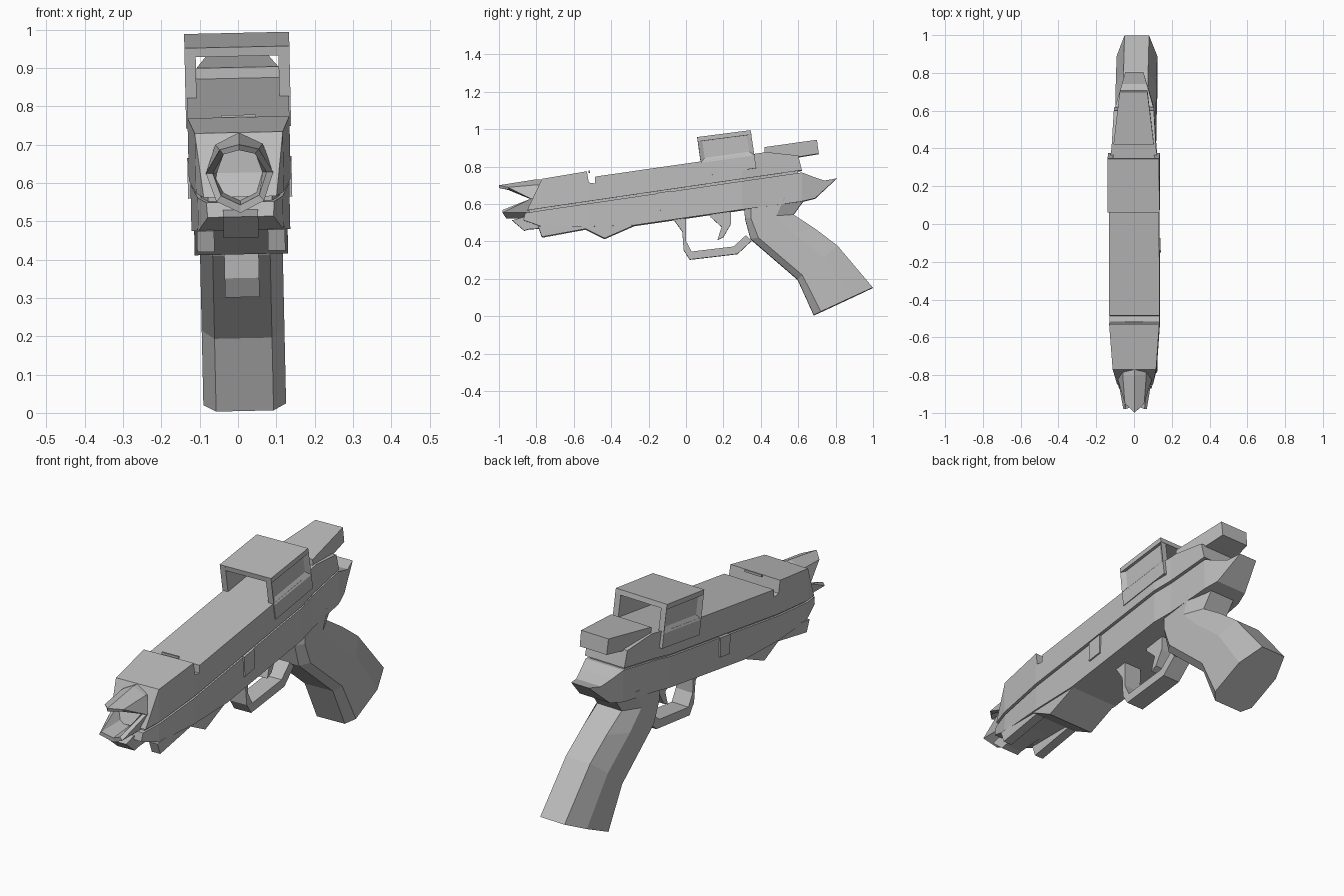
import bpy, bmesh, math
from mathutils import Matrix, Vector

if "Cube" in bpy.data.objects:
    bpy.data.objects.remove(bpy.data.objects["Cube"])

grey = bpy.data.materials.new("grey metal")
grey.use_nodes = True
grey.diffuse_color = (0.5, 0.5, 0.5, 1)
grey.node_tree.nodes["Principled BSDF"].inputs["Base Color"].default_value = (0.5, 0.5, 0.5, 1)

# Whole model leans by a slight roll about its long axis
LEAN = Matrix.Translation((0.018, 0, 0.002)) @ Matrix.Rotation(-0.022, 4, 'Y')


def finish(name, bm):
    bmesh.ops.recalc_face_normals(bm, faces=bm.faces)
    bm.transform(LEAN)
    mesh = bpy.data.meshes.new(name)
    bm.to_mesh(mesh)
    bm.free()
    mesh.materials.append(grey)
    obj = bpy.data.objects.new(name, mesh)
    bpy.context.collection.objects.link(obj)
    return obj


def extrude_profile(bm, profile, x0, x1):
    rings = [[bm.verts.new((x, y, z)) for y, z in profile] for x in (x0, x1)]
    sides = [bm.faces.new(r) for r in rings]
    n = len(profile)
    for i in range(n):
        j = (i + 1) % n
        bm.faces.new((rings[0][i], rings[0][j], rings[1][j], rings[1][i]))
    return sides


def prism(name, profile, width, cuts=()):
    """Side profile (y, z) extruded across x; width is a number or a function of y."""
    bm = bmesh.new()
    extrude_profile(bm, profile, -1, 1)
    for y in cuts:
        bmesh.ops.bisect_plane(bm, geom=bm.verts[:] + bm.edges[:] + bm.faces[:],
                               plane_co=(0, y, 0), plane_no=(0, 1, 0))
    for v in bm.verts:
        v.co.x *= width(v.co.y) if callable(width) else width
    return finish(name, bm)


def side_pair(name, profile, x0, x1, inset=0, depth=0):
    """One piece on each side, with an optional recessed window on the outer face."""
    for label, s in (("left", 1), ("right", -1)):
        bm = bmesh.new()
        outer = extrude_profile(bm, profile, s * x0, s * x1)[1]
        bmesh.ops.recalc_face_normals(bm, faces=bm.faces)
        if inset:
            bmesh.ops.inset_individual(bm, faces=[outer], thickness=inset, depth=-depth)
        finish(label + "_" + name, bm)


def loft(name, rings, closed=False):
    bm = bmesh.new()
    rows = [[bm.verts.new(p) for p in r] for r in rings]
    n = len(rows[0])
    pairs = list(zip(rows, rows[1:]))
    for a, b in pairs:
        for i in range(n):
            j = (i + 1) % n
            bm.faces.new((a[i], a[j], b[j], b[i]))
    if closed:
        bm.faces.new(rows[0])
    bm.faces.new(rows[-1])
    return finish(name, bm)


def taper(points, shrink=0.0):
    """Piecewise linear half width along y."""
    def width(y):
        for (ya, wa), (yb, wb) in zip(points, points[1:]):
            if y <= yb:
                t = max(0, (y - ya) / (yb - ya))
                return wa + (wb - wa) * t - shrink
        return points[-1][1] - shrink
    return width


PLAN = [(-0.87, 0.09), (-0.77, 0.115), (-0.53, 0.133), (0.3, 0.133),
        (0.4, 0.118), (0.62, 0.105), (0.81, 0.05)]
CUTS = [-0.77, -0.53, 0.3, 0.4, 0.62]


def seam(y):
    return 0.68 + 0.146 * y


# Slide with sight notch
prism("slide", [(-0.85, seam(-0.85) + .006), (-0.77, 0.73), (-0.53, 0.77), (-0.52, 0.71),
                (-0.487, 0.705), (-0.485, 0.742), (0.43, 0.873), (0.60, 0.855),
                (0.62, seam(0.62) + .006)], taper(PLAN), CUTS)
# Recessed core that shows as the seam groove
prism("seam_core", [(-0.84, seam(-0.84) - .02), (-0.84, seam(-0.84) + .02),
                    (0.6, seam(0.6) + .02), (0.6, seam(0.6) - .02)],
      taper(PLAN, 0.014), CUTS)
# Frame with beaver tail
prism("frame", [(-0.87, 0.51), (-0.86, seam(-0.86) - .006), (0.62, seam(0.62) - .006),
                (0.68, 0.742), (0.74, 0.722), (0.806, 0.734), (0.69, 0.627),
                (0.61, 0.608), (0.31, 0.567), (-0.276, 0.482), (-0.54, 0.475),
                (-0.77, 0.475)], taper(PLAN, 0.004), CUTS)
# Dust cover wedge beneath the frame
prism("under_wedge", [(-0.57, 0.48), (-0.54, 0.465), (-0.436, 0.412),
                      (-0.276, 0.482), (-0.276, 0.52), (-0.57, 0.52)], 0.122)
side_pair("front_rail", [(-0.77, 0.42), (-0.79, 0.475), (-0.54, 0.505), (-0.54, 0.462)],
          0.07, 0.115)
prism("under_barrel_hook", [(-0.93, 0.51), (-0.865, 0.455), (-0.84, 0.462),
                            (-0.6, 0.48), (-0.6, 0.53), (-0.86, 0.53)], 0.046)
side_pair("catch_plate", [(-0.15, 0.56), (-0.15, 0.655), (-0.075, 0.666), (-0.075, 0.571)],
          0.12, 0.136)
prism("front_sight_slot", [(-0.522, 0.765), (-0.522, 0.776), (-0.514, 0.776),
                           (-0.514, 0.765)], 0.045)

# Rear sight block
prism("rear_sight", [(0.42, 0.86), (0.42, 0.90), (0.70, 0.94), (0.71, 0.866),
                     (0.60, 0.848)], taper([(0.42, 0.107), (0.71, 0.072)]))

# Box sight: roof, windowed walls, lower skirts
prism("sight_roof", [(0.06, 0.953), (0.345, 0.99), (0.35, 0.966), (0.064, 0.929)], 0.137)
side_pair("sight_wall", [(0.06, 0.953), (0.345, 0.99), (0.366, 0.855), (0.079, 0.815)],
          0.108, 0.137, 0.034, 0.014)
side_pair("sight_skirt", [(0.079, 0.815), (0.366, 0.855), (0.376, 0.787), (0.09, 0.744)],
          0.10, 0.137)

# Crown shaped muzzle: reach and flare of each of the eight corners
corners = [(-0.83, 1), (-0.95, 0.82), (-1.0, 0.7), (-0.95, 0.82),
           (-0.83, 1), (-0.98, 1), (-0.96, 1), (-0.98, 1)]


def muzzle_ring(scale, y=None):
    ring = []
    for k, (reach, flare) in enumerate(corners):
        a = k * math.pi / 4
        r = scale * (flare if y is None else 1)
        ring.append((0.088 * r * math.cos(a), reach if y is None else y,
                     0.625 + 0.105 * r * math.sin(a)))
    return ring


loft("muzzle", [muzzle_ring(0.98, -0.74), muzzle_ring(1, -0.80), muzzle_ring(1),
                muzzle_ring(0.8), muzzle_ring(0.68, -0.82)])

# Grip lofted between front and back edge points
stations = [((0.31, 0.62), (0.64, 0.63)), ((0.315, 0.52), (0.575, 0.54)),
            ((0.345, 0.41), (0.69, 0.465)), ((0.597, 0.193), (0.81, 0.374)),
            ((0.683, 0.003), (0.999, 0.15))]
half = [(0, 0.075), (0.12, 0.108), (0.65, 0.108), (1, 0.065)]
section = half + [(t, -w) for t, w in reversed(half)]
grip_rings = []
for f, b in stations:
    f, b = Vector(f), Vector(b)
    grip_rings.append([(w, *f.lerp(b, t)) for t, w in section])
loft("grip", grip_rings, closed=True)

# Trigger guard as a bent strip
outer = [(-0.07, 0.52), (-0.02, 0.45), (-0.012, 0.35), (0.02, 0.30),
         (0.275, 0.33), (0.35, 0.40)]
inner = [(0.32, 0.43), (0.255, 0.37), (0.03, 0.343), (0.0, 0.40), (0.0, 0.52)]
prism("trigger_guard", outer + inner, 0.045)
prism("trigger", [(0.24, 0.56), (0.24, 0.49), (0.20, 0.42), (0.168, 0.405),
                  (0.19, 0.475), (0.13, 0.53), (0.13, 0.55)], 0.03)
